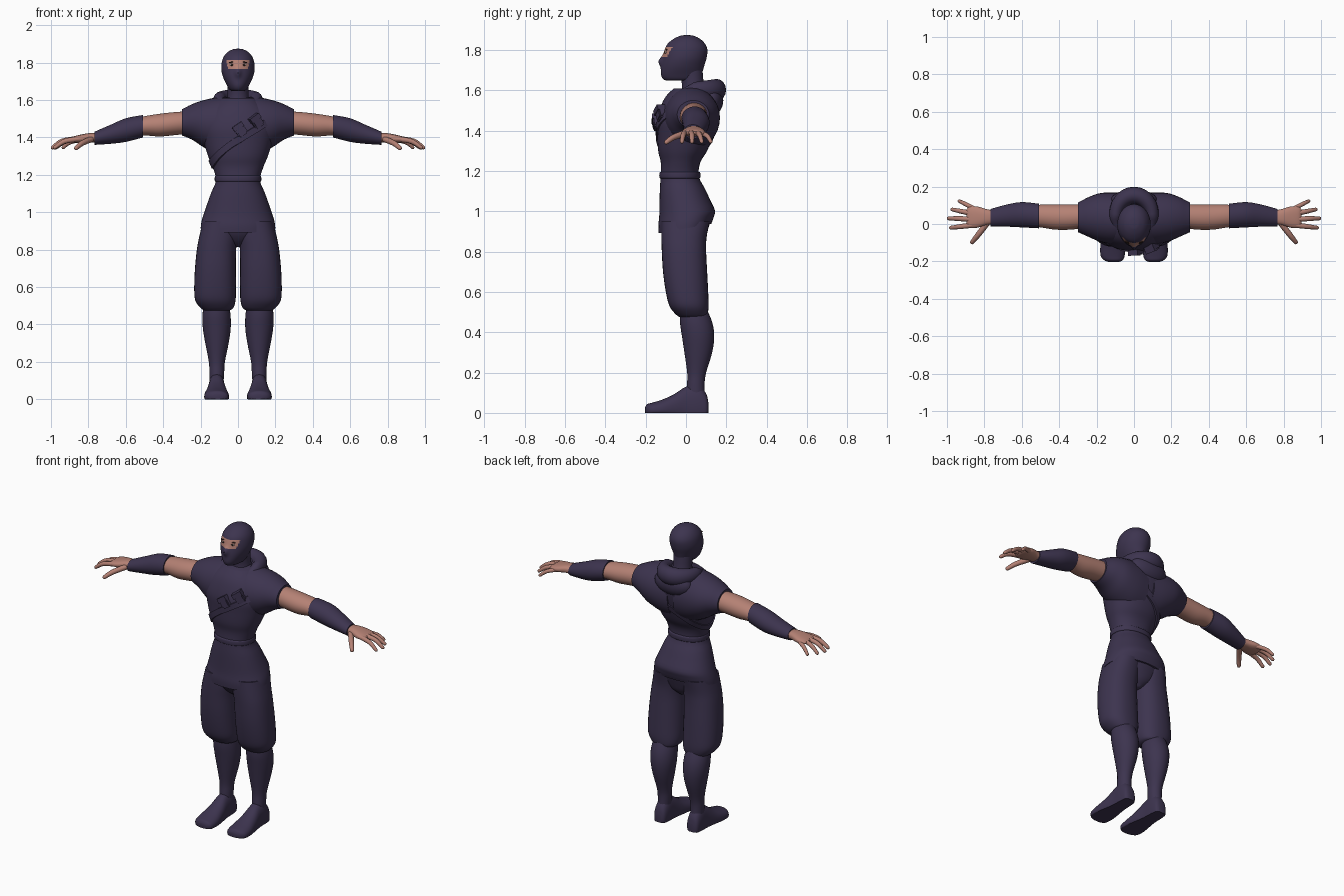
import bpy, bmesh, math
from mathutils import Vector, Matrix


def material(name, rgb):
    m = bpy.data.materials.new(name)
    m.diffuse_color = (*rgb, 1)
    return m


CLOTH = material("dark_purple_cloth", (0.046, 0.034, 0.078))
SKIN = material("skin", (0.46, 0.22, 0.175))
WHITE = material("eye_white", (0.45, 0.40, 0.38))
DARK = material("dark_brown", (0.035, 0.018, 0.014))


def finish(name, bm, mat, mirror=False):
    bmesh.ops.recalc_face_normals(bm, faces=bm.faces)
    me = bpy.data.meshes.new(name)
    bm.to_mesh(me)
    bm.free()
    ob = bpy.data.objects.new(name, me)
    bpy.context.collection.objects.link(ob)
    me.materials.append(mat)
    if mirror:
        ob.modifiers.new("mirror", 'MIRROR').use_mirror_merge = False
    return ob


def smooth_rows(rows, sub):
    """Catmull-Rom interpolation between rows of numbers."""
    out = []
    for i in range(len(rows) - 1):
        p0, p1, p2, p3 = (rows[max(i - 1, 0)], rows[i], rows[i + 1],
                          rows[min(i + 2, len(rows) - 1)])
        for s in range(sub):
            t = s / sub
            out.append([0.5 * (2 * b + (c - a) * t + (2 * a - 5 * b + 4 * c - d) * t * t
                               + (3 * b - a - 3 * c + d) * t ** 3)
                        for a, b, c, d in zip(p0, p1, p2, p3)])
    return out + [list(rows[-1])]


def skin_rings(bm, rings, closed=False):
    rings = [[bm.verts.new(p) for p in r] for r in rings]
    n = len(rings[0])
    pairs = list(zip(rings, rings[1:]))
    if closed:
        pairs.append((rings[-1], rings[0]))
    else:
        bm.faces.new(rings[0])
        bm.faces.new(rings[-1])
    for a, b in pairs:
        for k in range(n):
            bm.faces.new((a[k], a[(k + 1) % n], b[(k + 1) % n], b[k]))


def loft(name, axis, rows, mat=CLOTH, mirror=False, power=2.0, seg=32, sub=4, warp=None):
    """Rows are (position on axis, u min, u max, v min, v max)."""
    rings = []
    for t, u0, u1, v0, v1 in smooth_rows(rows, sub):
        ring = []
        for k in range(seg):
            a = math.tau * k / seg
            c, s = math.cos(a), math.sin(a)
            u = (u0 + u1) / 2 + (u1 - u0) / 2 * math.copysign(abs(c) ** (2 / power), c)
            v = (v0 + v1) / 2 + (v1 - v0) / 2 * math.copysign(abs(s) ** (2 / power), s)
            p = Vector({'x': (t, u, v), 'y': (u, t, v), 'z': (u, v, t)}[axis])
            if warp:
                warp(p)
            ring.append(p)
        rings.append(ring)
    bm = bmesh.new()
    skin_rings(bm, rings)
    return finish(name, bm, mat, mirror)


def finger(name, pts, r):
    rows = smooth_rows([(*p, r * f) for p, f in zip(pts, (1.15, 1.05, 0.8))], 4)
    d = (Vector(rows[-1][:3]) - Vector(rows[-2][:3])).normalized()
    tip = Vector(rows[-1][:3])
    rows += [(*(tip + d * r * 0.45), r * 0.6), (*(tip + d * r * 0.7), r * 0.2)]
    rings = []
    for i, row in enumerate(rows):
        t = Vector(rows[min(i + 1, len(rows) - 1)][:3]) - Vector(rows[max(i - 1, 0)][:3])
        side = t.cross(Vector((0, 0, 1))).normalized()
        up = side.cross(t).normalized()
        rings.append([Vector(row[:3]) + row[3] * (side * math.cos(a) + up * math.sin(a))
                      for a in [math.tau * k / 12 for k in range(12)]])
    bm = bmesh.new()
    skin_rings(bm, rings)
    return finish(name, bm, SKIN, True)


def ball(name, loc, size, mat, mirror=False, tilt=0):
    bm = bmesh.new()
    bmesh.ops.create_uvsphere(bm, u_segments=24, v_segments=14, radius=1)
    bm.transform(Matrix.Translation(loc) @ Matrix.Rotation(tilt, 4, 'Y') @ Matrix.Diagonal((*size, 1)))
    return finish(name, bm, mat, mirror)


# Tunic with a hem that rises toward the back
def hem(p):
    p.z += 0.18 * p.y * min(max((1.05 - p.z) / 0.13, 0), 1)


body = [(0.915, 0.20, -0.135, 0.125), (0.95, 0.195, -0.137, 0.137), (1.0, 0.18, -0.132, 0.142),
        (1.1, 0.145, -0.13, 0.10), (1.17, 0.118, -0.126, 0.065), (1.24, 0.135, -0.125, 0.07),
        (1.30, 0.16, -0.138, 0.105), (1.38, 0.185, -0.142, 0.135), (1.45, 0.20, -0.143, 0.155),
        (1.52, 0.185, -0.125, 0.165), (1.57, 0.15, -0.10, 0.165), (1.61, 0.10, -0.06, 0.14)]
loft("tunic", 'z', [(z, -r, r, a, b) for z, r, a, b in body], power=2.2, seg=48, warp=hem)
loft("waist_band", 'z', [(1.163, -0.118, 0.118, -0.126, 0.066), (1.168, -0.124, 0.124, -0.132, 0.071),
                         (1.19, -0.124, 0.124, -0.132, 0.071), (1.196, -0.12, 0.12, -0.126, 0.066)], seg=48, power=2.2)
loft("shoulder_sleeve", 'x', [(0.02, -0.10, 0.16, 1.30, 1.615), (0.10, -0.11, 0.168, 1.31, 1.615),
     (0.18, -0.095, 0.165, 1.345, 1.60), (0.24, -0.07, 0.145, 1.385, 1.58),
     (0.285, -0.05, 0.122, 1.405, 1.558), (0.30, -0.044, 0.115, 1.41, 1.55)], mirror=True)

# Diagonal strap wrapped around the chest
rows = smooth_rows(body, 6)
rings = []
for k in range(64):
    a = math.tau * k / 64
    ring = []
    for dz, off in ((-0.024, -0.02), (-0.02, 0.008), (0.02, 0.008), (0.024, -0.02)):
        z = 1.385 + 0.13 * math.cos(a) + dz
        r = min(rows, key=lambda q: abs(q[0] - z))
        lo, hi = [(p, q) for p, q in zip(rows, rows[1:]) if p[0] <= z <= q[0]][0]
        f = (z - lo[0]) / (hi[0] - lo[0])
        _, rx, y0, y1 = [p + (q - p) * f for p, q in zip(lo, hi)]
        c, s = math.cos(a), math.sin(a)
        ring.append(Vector(((rx + off) * math.copysign(abs(c) ** 0.91, c),
                            (y0 + y1) / 2 + ((y1 - y0) / 2 + off) * math.copysign(abs(s) ** 0.91, s), z)))
    rings.append(ring)
bm = bmesh.new()
skin_rings(bm, rings, closed=True)
finish("chest_strap", bm, CLOTH)

# Pouches on the strap
for i, (x, y, z, yaw) in enumerate(((0.012, -0.142, 1.44, 0.05), (0.097, -0.122, 1.485, 0.38))):
    bm = bmesh.new()
    bmesh.ops.create_cube(bm, size=1)
    bmesh.ops.bevel(bm, geom=bm.edges[:], offset=0.12, segments=2, affect='EDGES')
    flap = bmesh.ops.create_cube(bm, size=1)["verts"]
    bmesh.ops.transform(bm, matrix=Matrix.Translation((0, -0.06, 0.3)) @ Matrix.Diagonal((1.08, 1.05, 0.4, 1)), verts=flap)
    bm.transform(Matrix.Translation((x, y, z)) @ Matrix.Rotation(yaw, 4, 'Z')
                 @ Matrix.Rotation(-0.6, 4, 'Y') @ Matrix.Diagonal((0.056, 0.045, 0.07, 1)))
    finish(f"pouch_{i + 1}", bm, CLOTH)

# Hood lying around the neck
rings = []
for k in range(48):
    a = math.tau * k / 48
    b = (1 - math.cos(a)) / 2                       # 0 at the front, 1 at the back
    r = 0.022 + 0.03 * b
    centre = Vector((0.098 * math.sin(a), 0.04 - 0.112 * math.cos(a),
                     1.552 + 0.05 * min(1, b * 2)))
    out = Vector((math.sin(a), -math.cos(a), 0))
    rings.append([centre + out * r * 0.9 * math.cos(t) + Vector((0, 0, r * 1.05 * math.sin(t)))
                  for t in [math.tau * j / 16 for j in range(16)]])
bm = bmesh.new()
skin_rings(bm, rings, closed=True)
finish("hood_collar", bm, CLOTH)
ball("hood_drape", (0, 0.125, 1.55), (0.125, 0.06, 0.075), CLOTH)


# Head with mask opening painted by position
def nose(p):
    if p.y < 0:
        p.y -= 0.018 * math.exp(-(p.x / 0.016) ** 2 - ((p.z - 1.745) / 0.025) ** 2)


skull = [(1.648, 0.03, -0.095, 0.05), (1.656, 0.046, -0.113, 0.065), (1.68, 0.06, -0.124, 0.078),
         (1.72, 0.079, -0.122, 0.09), (1.76, 0.089, -0.115, 0.102), (1.80, 0.087, -0.106, 0.106),
         (1.83, 0.077, -0.092, 0.095), (1.855, 0.057, -0.062, 0.07), (1.87, 0.03, -0.03, 0.04),
         (1.874, 0.008, -0.006, 0.014)]
head = loft("masked_head", 'z', [(z, -r, r, a, b) for z, r, a, b in skull], seg=80, sub=9, warp=nose)
head.data.materials.append(SKIN)
for p in head.data.polygons:
    c = p.center
    if c.y < 0 and 1.763 < c.z < 1.815 and abs(c.x) < 0.052 + 0.22 * (c.z - 1.763):
        p.material_index = 1
loft("neck", 'z', [(1.56, -0.07, 0.07, -0.03, 0.11), (1.62, -0.056, 0.056, -0.02, 0.09),
                   (1.70, -0.056, 0.056, -0.03, 0.082)])
ball("eye", (0.031, -0.099, 1.788), (0.013, 0.006, 0.006), WHITE, True)
ball("iris", (0.031, -0.103, 1.788), (0.006, 0.004, 0.0055), DARK, True)
ball("eyebrow", (0.033, -0.096, 1.802), (0.018, 0.005, 0.003), DARK, True, 0.1)

# Arms, bracers and hands
loft("upper_arm", 'x', [(0.26, -0.02, 0.105, 1.42, 1.54), (0.34, -0.03, 0.105, 1.412, 1.535),
     (0.42, -0.03, 0.105, 1.405, 1.526), (0.50, -0.018, 0.103, 1.41, 1.513),
     (0.56, -0.012, 0.10, 1.40, 1.495)], SKIN, True)
loft("bracer", 'x', [(0.507, -0.023, 0.108, 1.40, 1.52), (0.60, -0.018, 0.117, 1.376, 1.502),
     (0.68, -0.014, 0.104, 1.366, 1.468), (0.768, -0.012, 0.08, 1.36, 1.43)], mirror=True)
loft("palm", 'x', [(0.74, 0.0, 0.07, 1.37, 1.42), (0.79, -0.005, 0.08, 1.373, 1.423),
     (0.84, -0.02, 0.094, 1.37, 1.415), (0.88, -0.02, 0.092, 1.373, 1.405),
     (0.895, -0.008, 0.08, 1.383, 1.395)], SKIN, True, 2.4)
for name, r, pts in (
        ("thumb", 0.014, ((0.785, 0.005, 1.39), (0.835, -0.06, 1.368), (0.866, -0.098, 1.342))),
        ("index_finger", 0.0125, ((0.865, -0.006, 1.39), (0.93, -0.014, 1.378), (0.98, -0.02, 1.345))),
        ("middle_finger", 0.0125, ((0.865, 0.025, 1.392), (0.94, 0.029, 1.380), (0.992, 0.03, 1.345))),
        ("ring_finger", 0.012, ((0.86, 0.055, 1.391), (0.925, 0.068, 1.378), (0.973, 0.078, 1.345))),
        ("little_finger", 0.011, ((0.845, 0.077, 1.388), (0.90, 0.106, 1.373), (0.935, 0.123, 1.345)))):
    finger(name, pts, r)

# Trousers and lower legs
loft("trouser_seat", 'z', [(0.815, -0.02, 0.02, -0.05, 0.05), (0.85, -0.10, 0.10, -0.09, 0.085),
                           (0.90, -0.17, 0.17, -0.12, 0.105), (0.96, -0.18, 0.18, -0.125, 0.125)])
loft("trouser_leg", 'z', [(0.475, 0.045, 0.18, -0.03, 0.098), (0.488, 0.025, 0.20, -0.05, 0.107),
     (0.53, 0.013, 0.229, -0.082, 0.112), (0.60, 0.011, 0.234, -0.10, 0.11),
     (0.70, 0.011, 0.23, -0.114, 0.105), (0.80, 0.01, 0.22, -0.12, 0.10),
     (0.87, 0.002, 0.207, -0.122, 0.102), (0.95, 0.002, 0.188, -0.122, 0.118)], mirror=True, power=2.3)
loft("lower_leg", 'z', [(0.05, 0.08, 0.15, 0.0, 0.095), (0.14, 0.074, 0.153, 0.005, 0.092),
     (0.20, 0.07, 0.156, 0.006, 0.10), (0.30, 0.05, 0.175, -0.008, 0.13),
     (0.38, 0.039, 0.188, -0.02, 0.14), (0.45, 0.04, 0.19, -0.03, 0.13),
     (0.52, 0.05, 0.18, -0.03, 0.10)], mirror=True)


# Feet with flat soles
def sole(p):
    p.z = max(p.z, 0.0)


loft("foot", 'y', [(0.112, 0.095, 0.135, -0.01, 0.045), (0.10, 0.078, 0.152, -0.04, 0.095),
     (0.06, 0.071, 0.158, -0.06, 0.14), (0.0, 0.068, 0.16, -0.06, 0.13),
     (-0.06, 0.058, 0.17, -0.045, 0.092), (-0.12, 0.049, 0.18, -0.035, 0.065),
     (-0.17, 0.05, 0.178, -0.025, 0.05), (-0.193, 0.06, 0.16, -0.015, 0.043),
     (-0.203, 0.08, 0.135, -0.002, 0.028)], mirror=True, power=2.3, warp=sole)

# Smooth shading with sharp edges kept
for ob in bpy.data.objects:
    ob.select_set(True)
bpy.context.view_layer.objects.active = head
bpy.ops.object.shade_smooth_by_angle(angle=math.radians(45))
